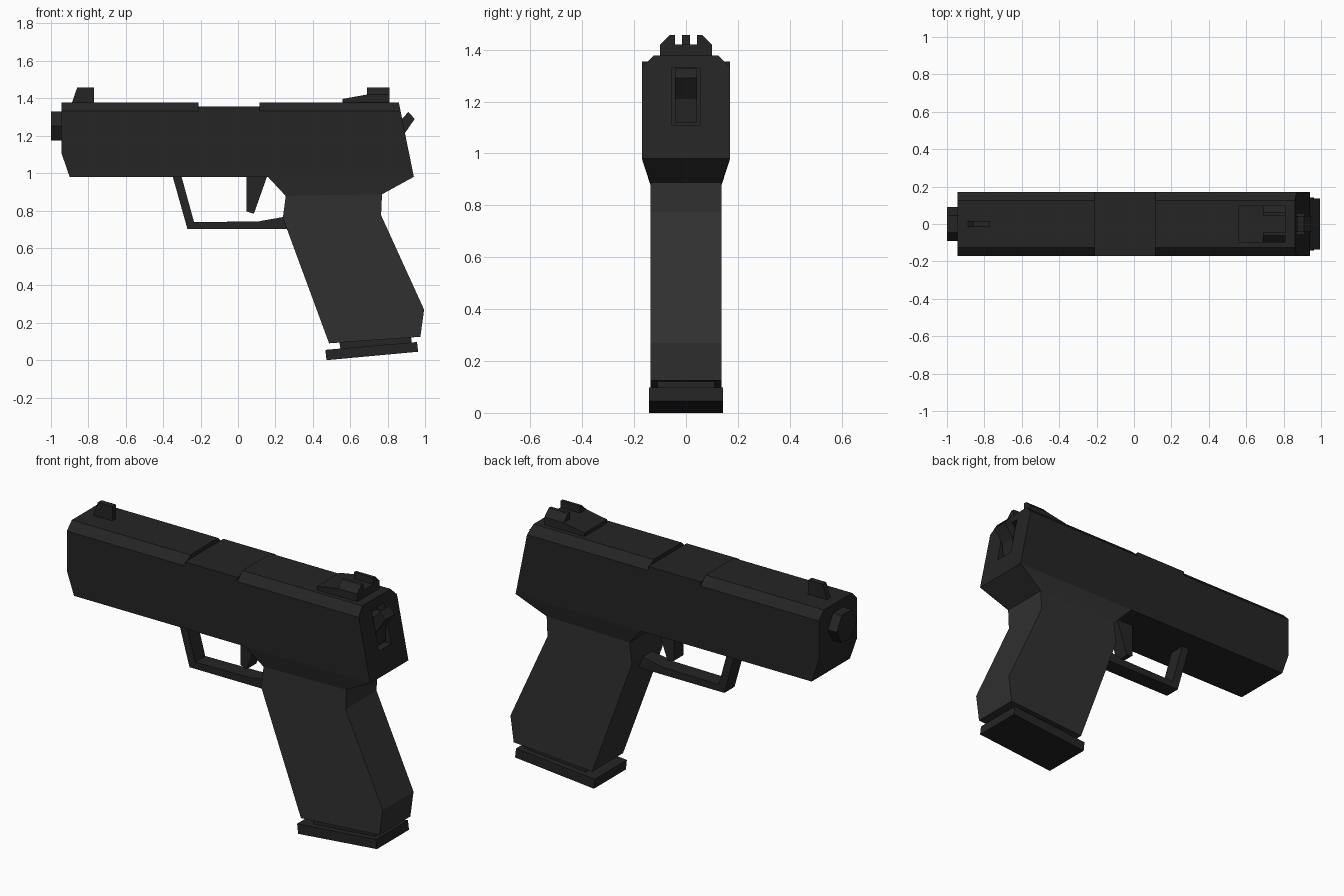
import bpy, bmesh

if "Cube" in bpy.data.objects:
    bpy.data.objects.remove(bpy.data.objects["Cube"])


def material(name, v):
    m = bpy.data.materials.new(name)
    m.diffuse_color = (v, v, v, 1)
    m.use_nodes = True
    m.node_tree.nodes["Principled BSDF"].inputs["Base Color"].default_value = m.diffuse_color
    return m


STEEL = material("dark_steel", 0.018)
POLYMER = material("polymer", 0.03)


def loft(name, sections, mat=STEEL):
    """Skin equal-length loops of 3D points and cap both ends."""
    bm = bmesh.new()
    loops = [[bm.verts.new(p) for p in s] for s in sections]
    n = len(loops[0])
    for a, b in zip(loops, loops[1:]):
        for i in range(n):
            j = (i + 1) % n
            bm.faces.new((a[i], a[j], b[j], b[i]))
    bm.faces.new(loops[0])
    bm.faces.new(loops[-1])
    bmesh.ops.dissolve_limit(bm, angle_limit=0.01, verts=bm.verts, edges=bm.edges)
    bmesh.ops.recalc_face_normals(bm, faces=bm.faces)
    me = bpy.data.meshes.new(name)
    bm.to_mesh(me)
    bm.free()
    me.materials.append(mat)
    ob = bpy.data.objects.new(name, me)
    bpy.context.collection.objects.link(ob)
    return ob


def side(profile, y):
    return [(x, y, z) for x, z in profile]


def prism(name, profile, half, mat=STEEL):
    return loft(name, [side(profile, -half), side(profile, half)], mat)


def rect(x0, x1, z0, z1):
    return [(x0, z0), (x1, z0), (x1, z1), (x0, z1)]


def cut(ob, profile, half):
    cutter = prism("cutter", profile, half)
    cutter.hide_render = True
    mod = ob.modifiers.new("cut", 'BOOLEAN')
    mod.object = cutter
    mod.solver = 'EXACT'
    bpy.context.view_layer.objects.active = ob
    bpy.ops.object.modifier_apply(modifier=mod.name)
    bpy.data.objects.remove(cutter)


# Slide with chamfered top edges
def slide_profile(top_x, top_z):
    return [(-0.945, 1.11), (-0.90, 0.98), (0.94, 0.98), (top_x, top_z), (-0.945, top_z)]


low, high = slide_profile(0.869, 1.332), slide_profile(0.86, 1.377)
slide = loft("slide", [side(low, -0.17), side(high, -0.125), side(high, 0.125), side(low, 0.17)])
cut(slide, rect(-0.21, 0.115, 1.355, 1.5), 0.3)
cut(slide, [(0.862, 1.11), (1.0, 1.11), (1.0, 1.33), (0.818, 1.33)], 0.055)

# Chamber block and hexagonal barrel
prism("chamber", rect(-0.21, 0.115, 1.332, 1.355), 0.17)
hexagon = [(0.09, 0), (0.045, 0.078), (-0.045, 0.078), (-0.09, 0), (-0.045, -0.078), (0.045, -0.078)]
loft("barrel", [[(x, y, 1.252 + z) for y, z in hexagon] for x in (-1.0, -0.9)])

# Hammer
prism("hammer", [(0.945, 1.29), (0.91, 1.327), (0.873, 1.285), (0.81, 1.285),
                 (0.81, 1.12), (0.885, 1.12), (0.89, 1.21)], 0.043)

# Sights
prism("front_sight", [(-0.89, 1.37), (-0.86, 1.457), (-0.77, 1.457), (-0.77, 1.37)], 0.016)
prism("rear_sight_base", [(0.56, 1.37), (0.81, 1.37), (0.81, 1.42), (0.69, 1.42), (0.56, 1.397)], 0.10)
for label, s in (("left", -1), ("right", 1)):
    prong = [(0.043, 1.41), (0.10, 1.42), (0.062, 1.457), (0.043, 1.457)]
    loft("rear_sight_" + label, [[(x, s * y, z) for y, z in prong] for x in (0.69, 0.81)])

# Frame tapering from the slide into the grip
loft("frame_taper", [[(x0, -w, z), (x1, -w, z1), (x1, w, z1), (x0, w, z)]
                     for x0, x1, w, z, z1 in ((0.16, 0.94, 0.17, 0.98, 0.98),
                                              (0.255, 0.77, 0.137, 0.878, 0.887))], POLYMER)
prism("grip", [(0.255, 0.878), (0.24, 0.76), (0.487, 0.09), (0.975, 0.125),
               (0.995, 0.27), (0.765, 0.775), (0.77, 0.887)], 0.137, POLYMER)

# Magazine neck and base plate
prism("magazine_neck", [(0.55, 0.05), (0.93, 0.08), (0.925, 0.13), (0.54, 0.105)], 0.11)
prism("magazine_base", [(0.473, 0.0), (0.963, 0.045), (0.957, 0.097), (0.467, 0.055)], 0.142)

# Trigger guard and trigger
prism("trigger_guard", [(-0.35, 0.985), (-0.27, 0.70), (0.28, 0.70), (0.28, 0.77), (0.24, 0.765),
                        (0.11, 0.742), (-0.235, 0.738), (-0.303, 0.985)], 0.045)
prism("trigger", [(0.045, 0.99), (0.045, 0.795), (0.085, 0.783), (0.158, 0.99)], 0.042)
